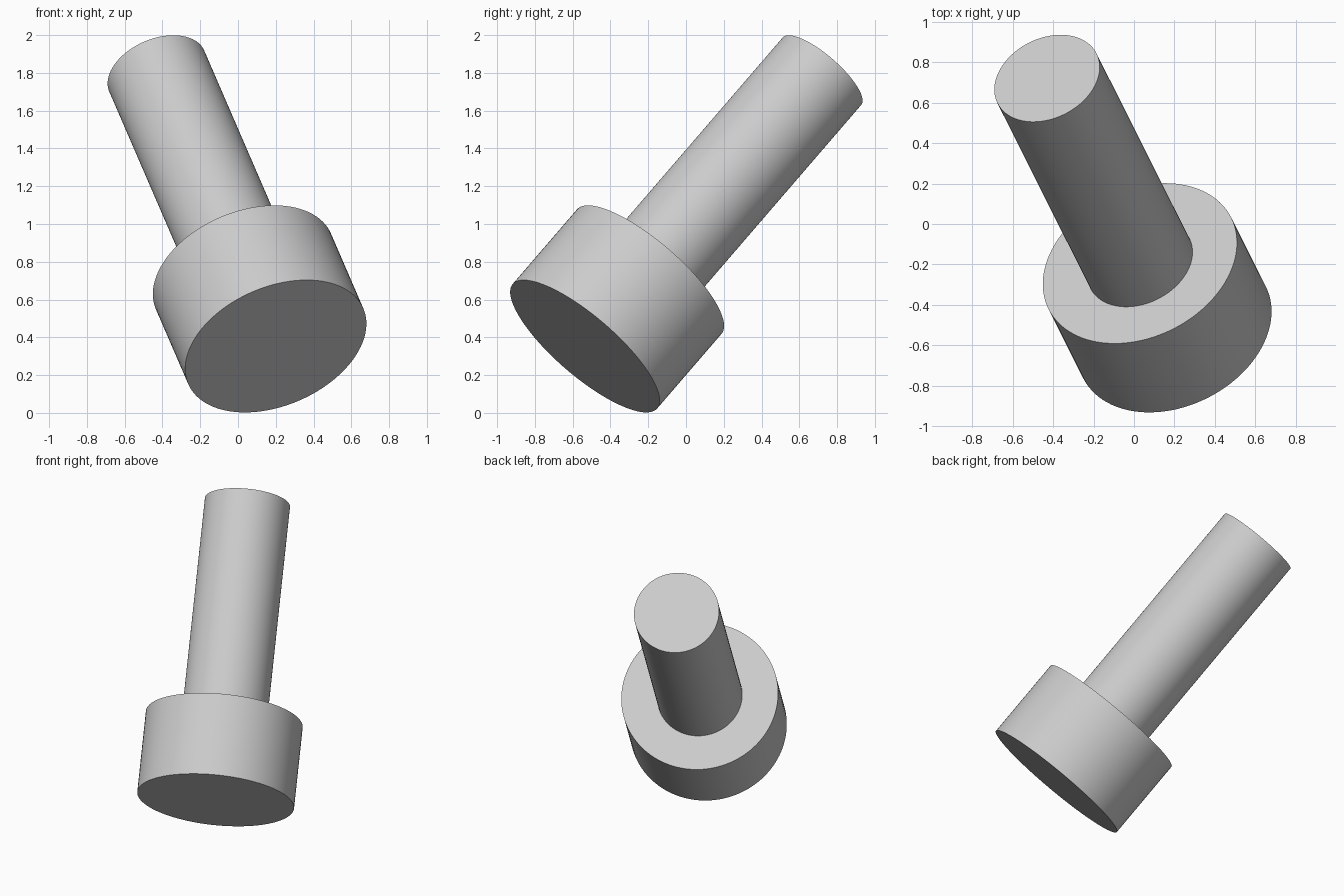
import bpy
import math
from mathutils import Vector

cube = bpy.data.objects.get("Cube")
if cube:
    bpy.data.objects.remove(cube, do_unlink=True)

# Plain grey finish
grey = bpy.data.materials.new("plain grey")
grey.use_nodes = True
colour = (0.6, 0.6, 0.6, 1)
grey.diffuse_color = colour
grey.node_tree.nodes["Principled BSDF"].inputs["Base Color"].default_value = colour

# Bolt axis, from the centre of the head's outer face to the shaft tip
BASE = Vector((0.2, -0.535, 0.353))
TIP = Vector((-0.43, 0.72, 1.809))
AXIS = (TIP - BASE).normalized()
LENGTH = (TIP - BASE).length
HEAD_HEIGHT = 0.549
HEAD_RADIUS = 0.505
SHAFT_RADIUS = 0.274
SEGMENTS = 96

# Stepped profile (radius, distance along the axis), revolved into one solid
profile = [(HEAD_RADIUS, 0), (HEAD_RADIUS, HEAD_HEIGHT),
           (SHAFT_RADIUS, HEAD_HEIGHT), (SHAFT_RADIUS, LENGTH)]
verts, faces = [], []
for radius, height in profile:
    for i in range(SEGMENTS):
        a = math.tau * i / SEGMENTS
        verts.append((radius * math.cos(a), radius * math.sin(a), height))
for ring in range(len(profile) - 1):
    for i in range(SEGMENTS):
        j = (i + 1) % SEGMENTS
        low, high = ring * SEGMENTS, (ring + 1) * SEGMENTS
        faces.append((low + i, low + j, high + j, high + i))

# Flat end caps
faces.append(tuple(reversed(range(SEGMENTS))))
faces.append(tuple(range(len(verts) - SEGMENTS, len(verts))))

mesh = bpy.data.meshes.new("bolt")
mesh.from_pydata(verts, [], faces)
mesh.materials.append(grey)
bolt = bpy.data.objects.new("bolt", mesh)
bpy.context.collection.objects.link(bolt)

# Tilt into place
bolt.location = BASE
bolt.rotation_euler = AXIS.to_track_quat("Z", "Y").to_euler()

# Smooth sides, sharp rims
bpy.ops.object.select_all(action="DESELECT")
bolt.select_set(True)
bpy.context.view_layer.objects.active = bolt
bpy.ops.object.shade_smooth_by_angle(angle=math.radians(30))
